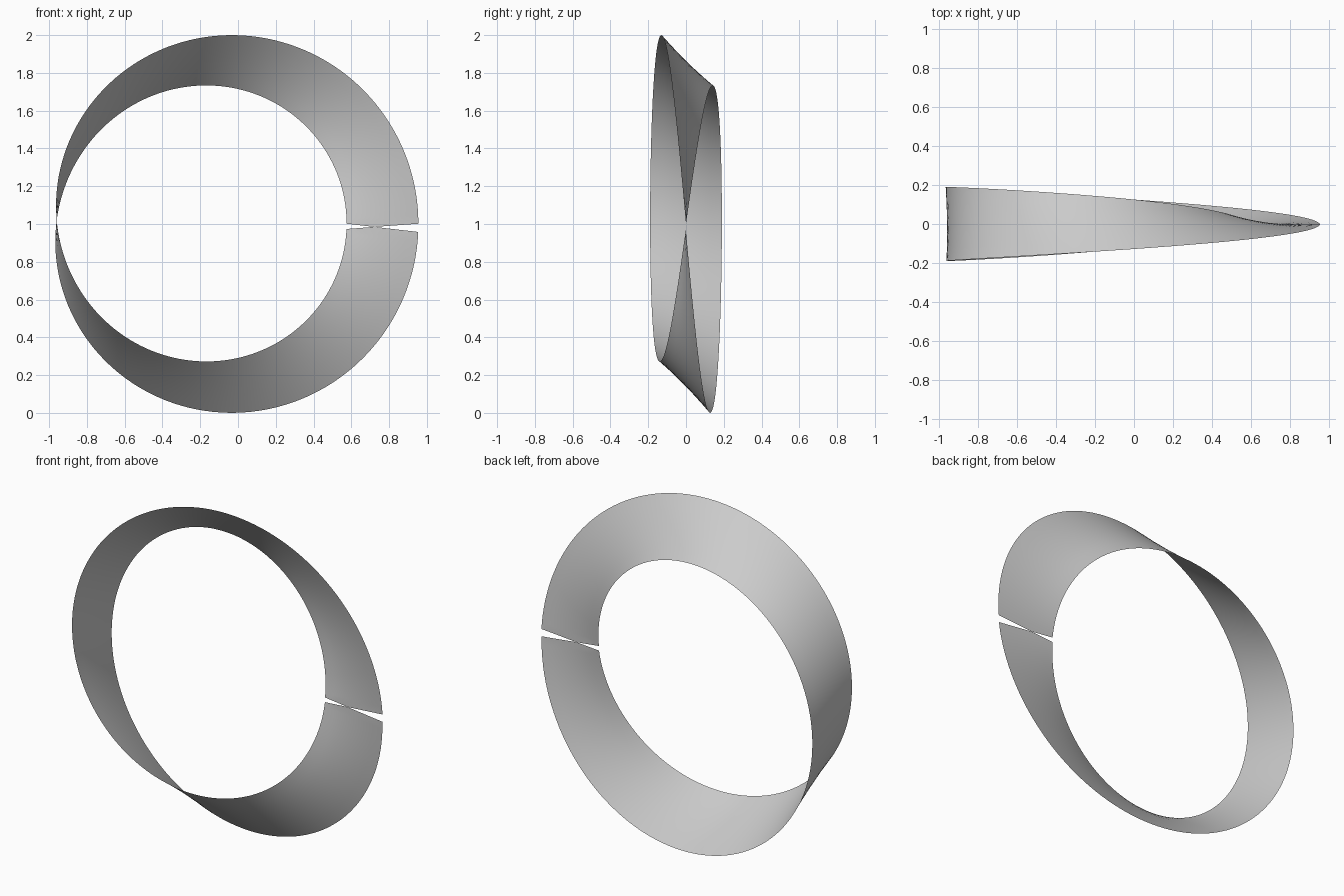
import bpy, bmesh
from math import sin, cos, pi
from mathutils import Vector
from mathutils.geometry import intersect_line_line

if "Cube" in bpy.data.objects:
    bpy.data.objects.remove(bpy.data.objects["Cube"])

RADIUS, HALF_WIDTH = 0.8625, 0.19
STEPS, ACROSS = 152, 6          # segments around and across the band
OFFSET = Vector((-0.0975, 0, 1.0015))


def band_point(i, j):
    """Point on a band that makes one half twist around the loop."""
    around = 2 * pi * i / STEPS
    twist = pi * i / (STEPS - 1)
    v = HALF_WIDTH * (2 * j / ACROSS - 1)
    r = RADIUS + v * cos(twist)
    return OFFSET + Vector((r * cos(around), -v * sin(twist), r * sin(around)))


bm = bmesh.new()
rings = [[bm.verts.new(band_point(i, j)) for j in range(ACROSS + 1)]
         for i in range(STEPS)]

# twisted band
for a, b in zip(rings, rings[1:]):
    for j in range(ACROSS):
        bm.faces.new((a[j], a[j + 1], b[j + 1], b[j]))

# crossed closing strip: both ends taper to the same point
first, last = rings[0], rings[-1]
cross = intersect_line_line(first[0].co, last[0].co, first[-1].co, last[-1].co)[0]
tip_a, tip_b = bm.verts.new(cross), bm.verts.new(cross)
for j in range(ACROSS):
    bm.faces.new((first[j + 1], first[j], tip_a))
    bm.faces.new((last[j], last[j + 1], tip_b))

for f in bm.faces:
    f.smooth = True

mesh = bpy.data.meshes.new("twisted_band")
bm.to_mesh(mesh)
bm.free()
band = bpy.data.objects.new("twisted_band", mesh)
bpy.context.collection.objects.link(band)
